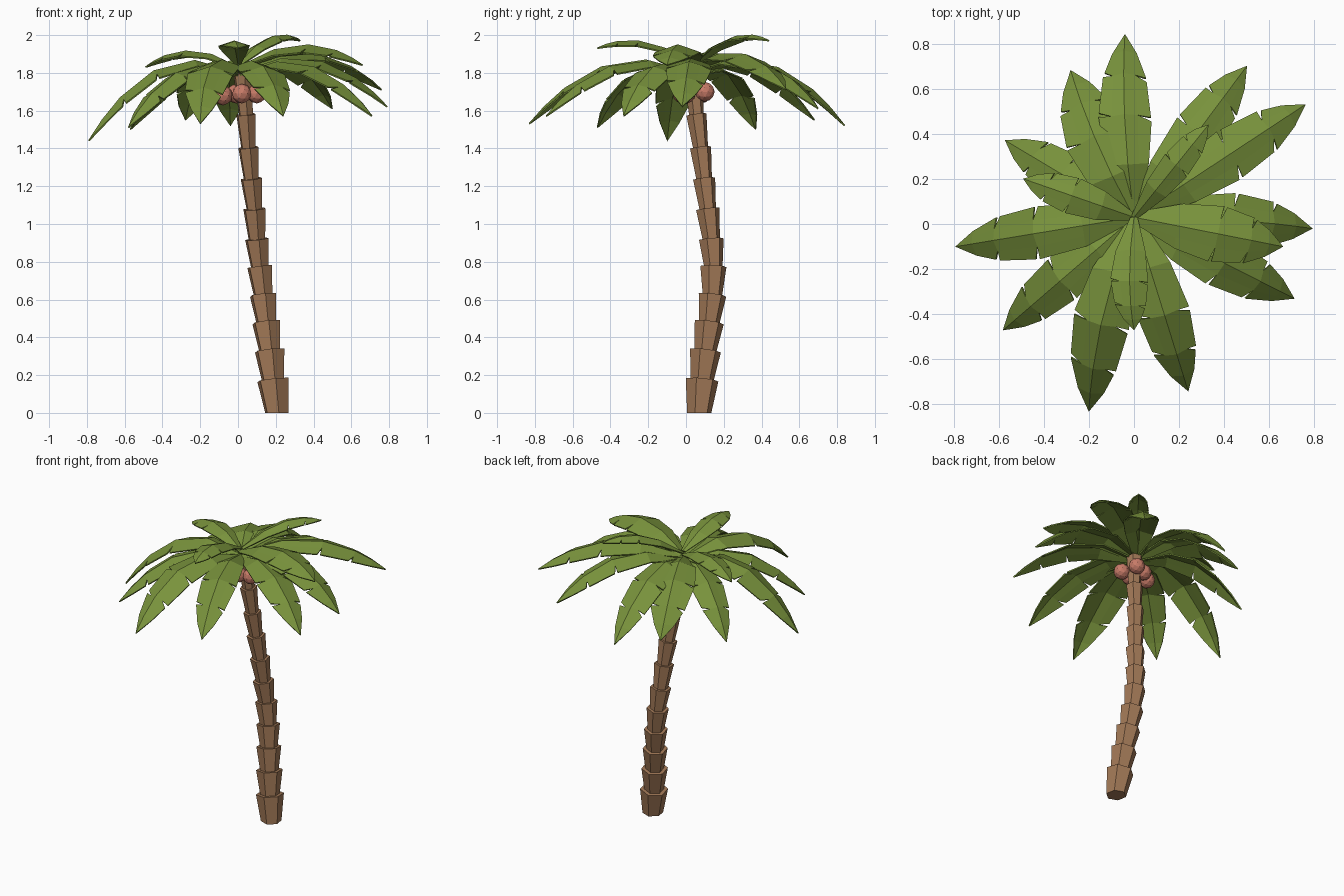
import bpy, bmesh, math
from mathutils import Vector

if "Cube" in bpy.data.objects:
    bpy.data.objects.remove(bpy.data.objects["Cube"])


def material(name, rgb):
    m = bpy.data.materials.new(name)
    m.diffuse_color = (*rgb, 1)
    m.use_nodes = True
    m.node_tree.nodes["Principled BSDF"].inputs["Base Color"].default_value = m.diffuse_color
    return m


BARK = material("bark", (0.36, 0.19, 0.095))
GREEN = material("leaf_green", (0.19, 0.29, 0.045))
NUT = material("nut_red", (0.58, 0.2, 0.14))


def finish(bm, name, mat):
    bmesh.ops.recalc_face_normals(bm, faces=bm.faces)
    me = bpy.data.meshes.new(name)
    bm.to_mesh(me)
    bm.free()
    me.materials.append(mat)
    ob = bpy.data.objects.new(name, me)
    bpy.context.collection.objects.link(ob)
    return ob


# Trunk: stacked hexagonal segments, each flaring upward, along a bent path
PATH = [(0.205, 0.07, 0), (0.185, 0.085, 0.175), (0.168, 0.103, 0.33),
        (0.15, 0.123, 0.48), (0.133, 0.14, 0.625), (0.115, 0.145, 0.775),
        (0.10, 0.134, 0.92), (0.087, 0.115, 1.08), (0.07, 0.096, 1.24),
        (0.055, 0.077, 1.405), (0.042, 0.055, 1.58), (0.025, 0.035, 1.80)]


def ring(bm, centre, axis, radius):
    q = Vector((0, 0, 1)).rotation_difference(axis)
    pts = []
    for k in range(6):
        a = math.radians(40 + 60 * k)
        pts.append(bm.verts.new(centre + q @ Vector((radius * math.cos(a), radius * math.sin(a), 0))))
    return pts


bm = bmesh.new()
for i in range(len(PATH) - 1):
    p, q = Vector(PATH[i]), Vector(PATH[i + 1])
    axis = (q - p).normalized()
    top_r = 0.053 + 0.035 * (1 - i / 10) ** 1.4
    if i == 0:
        low = ring(bm, p, Vector((0, 0, 1)), 0.065)
    else:
        low = ring(bm, p - axis * 0.015, axis, top_r * 0.72)
    high = ring(bm, q, axis, top_r)
    bm.faces.new(low[::-1])
    bm.faces.new(high)
    for k in range(6):
        n = (k + 1) % 6
        bm.faces.new((low[k], low[n], high[n], high[k]))
finish(bm, "trunk", BARK)

# Nuts clustered under the crown
bm = bmesh.new()
for c in [(-0.08, 0.03, 1.68), (0.02, -0.02, 1.69), (0.10, 0.0, 1.69), (0.06, 0.10, 1.70), (-0.01, 0.08, 1.69)]:
    r = bmesh.ops.create_icosphere(bm, subdivisions=2, radius=0.052)
    bmesh.ops.translate(bm, verts=r["verts"], vec=c)
finish(bm, "nuts", NUT)


# Leaf: ridged blade on an arched spine, cut into three sections by narrow notches
def leaf(name, tip, base_z, rise, width, bend=0.0):
    base, tip = Vector((0, 0.03, base_z)), Vector(tip)
    side = Vector((-(tip.y - base.y), tip.x, 0)).normalized()
    ctrl = base.lerp(tip, 0.55) + side * bend
    ctrl.z = rise

    def spine(t):
        return base * (1 - t) ** 2 + ctrl * 2 * t * (1 - t) + tip * t * t

    def point(t, off):
        tan = 2 * (1 - t) * (ctrl - base) + 2 * t * (tip - ctrl)
        up = tan.cross(side).normalized()
        if up.z < 0:
            up = -up
        return spine(t) + side * off - up * abs(off) * 0.34

    def half(t):
        keys = [(0, 0.18), (0.25, 0.75), (0.48, 1.0), (0.76, 0.82), (0.9, 0.45), (1, 0.0)]
        for (a, u), (b, v) in zip(keys, keys[1:]):
            if t <= b:
                return width * (u + (v - u) * (t - a) / (b - a))
        return 0

    bm = bmesh.new()
    cuts = [0, 0.27, 0.54, 0.77, 0.9, 1.0]
    for s in (1, -1):
        for i in range(5):
            a, b = cuts[i], cuts[i + 1]
            # section ends are pulled apart at the rim to open each notch
            skew = 0.02 * s
            ea = a + (0.012 + skew if i in (2, 3) else 0)
            eb = b + (skew - 0.01 if i in (1, 2) else 0)
            r0, r1 = point(a, 0), point(b, 0)
            m0, m1 = point(a, s * half(a) * 0.5), point(b, s * half(b) * 0.5)
            e0, e1 = point(ea, s * half(ea)), point(eb, s * half(eb))
            for quad in ((r0, m0, m1, r1), (m0, e0, e1, m1)):
                vs = [bm.verts.new(v) for v in quad]
                bm.faces.new(vs if s > 0 else vs[::-1])
    bmesh.ops.remove_doubles(bm, verts=bm.verts, dist=0.0005)
    bmesh.ops.dissolve_degenerate(bm, edges=bm.edges, dist=0.0005)
    ob = finish(bm, name, GREEN)
    mod = ob.modifiers.new("thickness", "SOLIDIFY")
    mod.thickness = 0.008
    mod.offset = 0


# Crown: tip position, base height, arch control height, half width, sideways bend
LEAVES = [
    ((-0.04, 0.84, 1.52), 1.80, 2.02, 0.12, 0.04),
    ((0.50, 0.70, 1.61), 1.80, 2.02, 0.115),
    ((0.76, 0.53, 1.71), 1.82, 2.04, 0.12),
    ((0.79, -0.02, 1.62), 1.80, 2.02, 0.125, 0.03),
    ((0.71, -0.33, 1.57), 1.79, 2.00, 0.12),
    ((0.24, -0.74, 1.57), 1.80, 2.00, 0.12),
    ((-0.20, -0.83, 1.53), 1.80, 2.02, 0.13, -0.07),
    ((-0.58, -0.47, 1.51), 1.79, 1.97, 0.11),
    ((-0.79, -0.10, 1.44), 1.80, 2.03, 0.12),
    ((-0.57, 0.37, 1.50), 1.79, 1.97, 0.11),
    ((-0.28, 0.68, 1.55), 1.81, 2.01, 0.14, 0.04),
    ((0.66, -0.10, 1.84), 1.83, 2.06, 0.13),
    ((0.00, -0.47, 1.93), 1.85, 2.04, 0.085, -0.04),
    ((-0.49, 0.20, 1.83), 1.83, 2.00, 0.085),
    ((0.33, 0.44, 1.97), 1.84, 2.07, 0.07),
]
for n, args in enumerate(LEAVES, 1):
    leaf(f"leaf_{n:02d}", *args)
